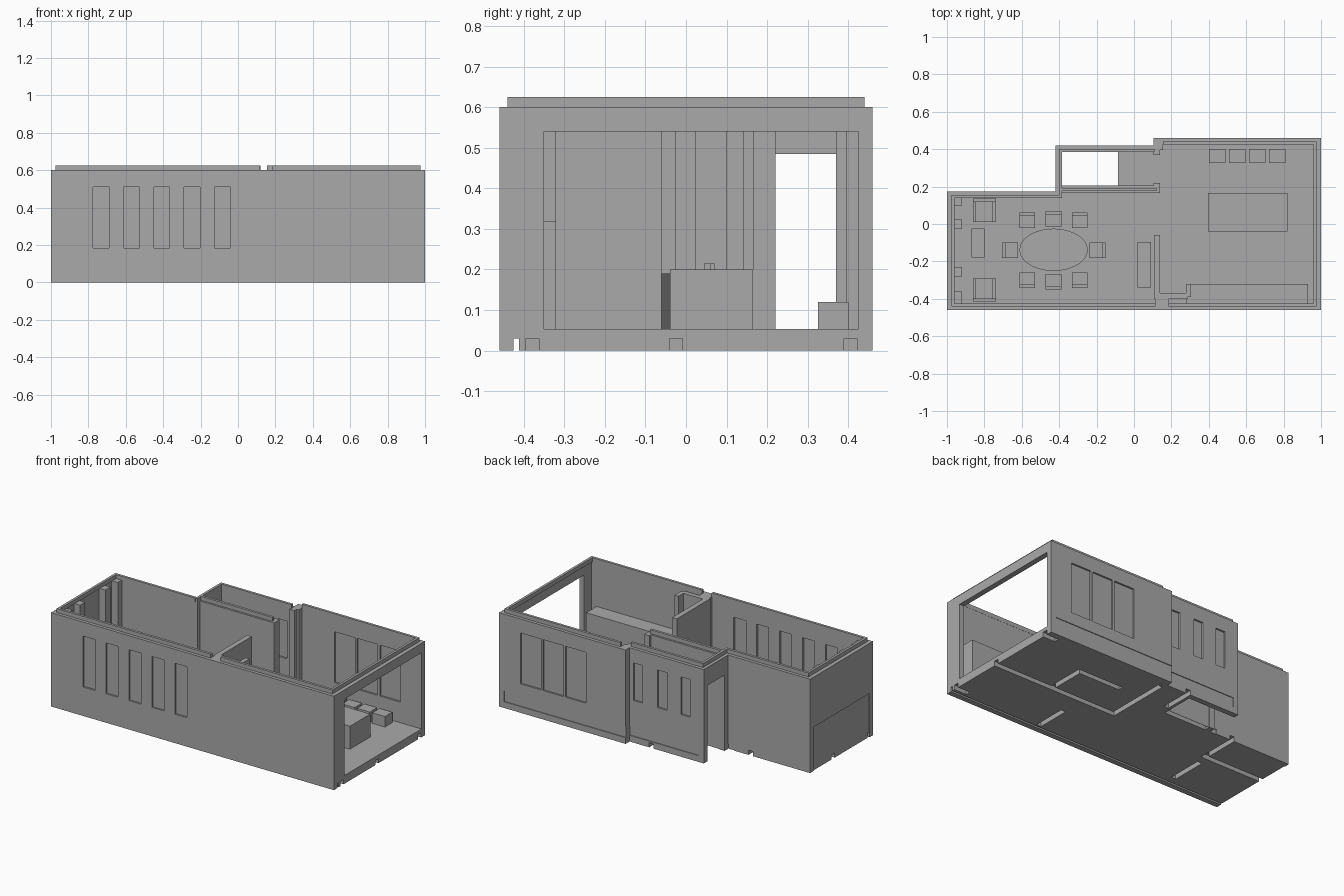
import bpy, bmesh, math

if "Cube" in bpy.data.objects:
    bpy.data.objects.remove(bpy.data.objects["Cube"])

grey = bpy.data.materials.new("plaster_grey")
grey.diffuse_color = (0.4, 0.4, 0.4, 1)
grey.use_nodes = True
grey.node_tree.nodes["Principled BSDF"].inputs["Base Color"].default_value = grey.diffuse_color


def finish(name, bm):
    bmesh.ops.recalc_face_normals(bm, faces=bm.faces)
    me = bpy.data.meshes.new(name)
    bm.to_mesh(me)
    bm.free()
    me.materials.append(grey)
    ob = bpy.data.objects.new(name, me)
    bpy.context.collection.objects.link(ob)
    return ob


def boxes(name, *specs):
    """Each spec is x0, x1, y0, y1, z0, z1."""
    bm = bmesh.new()
    for x0, x1, y0, y1, z0, z1 in specs:
        vs = bmesh.ops.create_cube(bm, size=1)["verts"]
        for v in vs:
            v.co = ((x0 + x1) / 2 + v.co.x * (x1 - x0),
                    (y0 + y1) / 2 + v.co.y * (y1 - y0),
                    (z0 + z1) / 2 + v.co.z * (z1 - z0))
    return finish(name, bm)


def prism(name, pts, z0, z1):
    bm = bmesh.new()
    f = bm.faces.new([bm.verts.new((x, y, z0)) for x, y in pts])
    r = bmesh.ops.extrude_face_region(bm, geom=[f])
    for v in r["geom"]:
        if isinstance(v, bmesh.types.BMVert):
            v.co.z = z1
    return finish(name, bm)


def cut(ob, *specs):
    cutter = boxes("cutter", *specs)
    cutter.hide_render = True
    m = ob.modifiers.new("cut", 'BOOLEAN')
    m.operation, m.solver, m.use_self, m.object = 'DIFFERENCE', 'EXACT', True, cutter
    bpy.context.view_layer.objects.active = ob
    bpy.ops.object.modifier_apply(modifier=m.name)
    bpy.data.objects.remove(cutter)


T, H, F = 0.035, 0.60, 0.053   # wall thickness, wall height, floor level

# Grooves under the base
G = 0.016
runs = [(0.13, 1.1, -0.025, -0.025), (0.13, 0.13, -0.025, 0.40), (0.59, 0.59, -0.025, 0.22),
        (0.30, 0.59, 0.22, 0.22), (0.37, 0.37, -0.385, -0.20), (-0.45, -0.10, 0.187, 0.187),
        (-0.60, -0.60, -0.35, -0.15), (-1.1, -0.58, -0.065, -0.065), (-0.58, -0.58, -0.065, 0.25),
        (-1.1, 1.1, -0.428, -0.428), (0.93, 1.1, 0.405, 0.405), (0.93, 1.1, -0.378, -0.378),
        (-0.05, -0.05, 0.24, 0.5)]
grooves = [(a - G, b + G, c - G, d + G, -0.02, 0.03) for a, b, c, d in runs]

# Floor following the stepped footprint, with the open porch left out
e = 0.012
floor = prism("floor", [(-1 + e, -0.46 + e), (1 - e, -0.46 + e), (1 - e, 0.46 - e), (0.105 + e, 0.46 - e),
                        (0.105 + e, 0.42 - e), (-0.085, 0.42 - e), (-0.085, 0.19), (-0.40, 0.19),
                        (-0.40, 0.175 - e), (-1 + e, 0.175 - e)], 0, F)
cut(floor, *grooves)


def windows(spans, y0, y1, z0, z1, d=0.011):
    """Shallow recesses on both faces of a wall."""
    out = []
    for a, b in spans:
        out += [(a, b, y0 - 0.1, y0 + d, z0, z1), (a, b, y1 - d, y1 + 0.1, z0, z1)]
    return out


# Front wall with five recessed windows
front = boxes("front_wall", (-1, 1, -0.46, -0.46 + T, 0, H))
spans = [(-0.775 + 0.1625 * i, -0.69 + 0.1625 * i) for i in range(5)]
cut(front, *windows(spans, -0.46, -0.46 + T, 0.185, 0.51))

# Right end wall with a wide opening
right = boxes("right_wall", (1 - T, 1, -0.46, 0.46, 0, H))
cut(right, (0.9, 1.1, -0.35, 0.435, F, 0.54), *grooves)

# Left end wall, lower half set back slightly
left = boxes("left_wall", (-1, -1 + T, -0.46, 0.175, 0, H))
cut(left, (-1.1, -0.995, -0.6, 0.6, -0.1, 0.28), *grooves)

# Back walls
back_left = boxes("back_wall_left", (-1, -0.40, 0.14, 0.175, 0, H))
cut(back_left, *grooves)
back_mid = boxes("back_wall_middle", (-0.42, 0.12, 0.385, 0.42, 0, H))
cut(back_mid, *windows([(c - 0.033, c + 0.033) for c in (-0.29, -0.125, 0.045)], 0.385, 0.42, 0.27, 0.51),
    (-0.5, 0.2, 0.415, 0.5, 0.04, 0.10))
cut(back_mid, *grooves)
back_right = boxes("back_wall_right", (0.105, 1, 0.425, 0.46, 0, H))
cut(back_right, *windows([(0.705, 0.85), (0.545, 0.69), (0.385, 0.53)], 0.425, 0.46, 0.185, 0.51),
    (0, 1.2, 0.455, 0.6, 0.04, 0.11))
boxes("back_step_wall", (0.105, 0.14, 0.385, 0.45, 0, H))

# Porch side wall with doorway, and wall between porch and dining room
porch = boxes("porch_wall", (-0.42, -0.385, 0.14, 0.42, 0, H))
cut(porch, (-0.5, -0.3, 0.21, 0.385, -0.1, 0.485))
inner = boxes("inner_wall", (-0.41, 0.12, 0.165, 0.205, 0, H))
cut(inner, *grooves)
boxes("door_jambs", (0.105, 0.14, 0.165, 0.22, F, H), (0.105, 0.14, 0.37, 0.39, F, H))

# Partition with return beside the counter
boxes("partition", (0.107, 0.14, -0.39, -0.06, F, H), (0.107, 0.285, -0.40, -0.37, F, H),
      (0.277, 0.305, -0.39, -0.32, F, H))

# Columns and end wall pilasters
boxes("columns", (0.11, 0.155, 0.395, 0.44, F, H), (0.115, 0.185, -0.44, -0.385, F, H),
      (-0.975, -0.935, 0.135, 0.17, F, H))
boxes("pilasters", *[(-0.97, -0.92, a, b, F, H)
                     for a, b in ((0.10, 0.15), (-0.026, 0.025), (-0.28, -0.23), (-0.43, -0.36))])

# Raised rim on top of the walls
L, Z = 0.016, (H - 0.002, 0.625)
boxes("top_rim",
      (-0.975, 0.115, -0.44, -0.44 + L, *Z), (0.185, 0.975, -0.44, -0.44 + L, *Z),
      (0.975 - L, 0.975, -0.44, 0.44, *Z), (0.155, 0.975, 0.44 - L, 0.44, *Z),
      (-0.975, -0.975 + L, -0.44, 0.155, *Z), (-0.975, -0.40, 0.155 - L, 0.155, *Z),
      (-0.40, -0.40 + L, 0.14, 0.40, *Z), (-0.40, 0.11, 0.40 - L, 0.40, *Z),
      (-0.40, 0.12, 0.177, 0.193, *Z))

# Kitchen furniture
boxes("island", (0.395, 0.82, -0.04, 0.165, F, 0.20))
boxes("long_counter", (0.28, 0.93, -0.425, -0.32, F, 0.32))
boxes("stools", *[(0.4 + 0.107 * i, 0.49 + 0.107 * i, 0.325, 0.40, F, 0.12) for i in range(4)])

# Dining furniture
table = prism("dining_table", [(-0.43 + 0.182 * math.cos(math.tau * i / 48),
                                -0.138 + 0.113 * math.sin(math.tau * i / 48)) for i in range(48)], F, 0.19)
bpy.context.view_layer.objects.active = table
table.select_set(True)
bpy.ops.object.shade_smooth_by_angle()


def chair(name, x, y, dx, dy, s=0.042, seat=0.13, back=0.215, t=0.018, arms=0):
    """Seat block with a back on the (dx, dy) side."""
    def bar(ux, uy, top):
        cx, cy = x + ux * (s - t / 2), y + uy * (s - t / 2)
        hx, hy = (t / 2 if ux else s), (t / 2 if uy else s)
        return (cx - hx, cx + hx, cy - hy, cy + hy, F, top)
    parts = [(x - s, x + s, y - s, y + s, F, seat), bar(dx, dy, back)]
    if arms:
        parts += [bar(dy, dx, arms), bar(-dy, -dx, arms)]
    boxes(name, *parts)


for x, off in ((-0.57, 0), (-0.43, 0.008), (-0.29, 0)):
    chair("dining_chair", x, 0.02 + off, 0, 1)
    chair("dining_chair", x, -0.30 - off, 0, -1)
chair("dining_chair", -0.663, -0.14, -1, 0)
chair("dining_chair", -0.195, -0.14, 1, 0)
chair("armchair", -0.80, 0.073, 0, 1, 0.062, 0.12, 0.20, 0.018, 0.15)
chair("armchair", -0.80, -0.353, 0, -1, 0.062, 0.12, 0.20, 0.018, 0.15)
boxes("side_table", (-0.87, -0.80, -0.18, -0.025, F, 0.13))
boxes("sideboard", (0.02, 0.09, -0.34, -0.095, F, 0.18))
